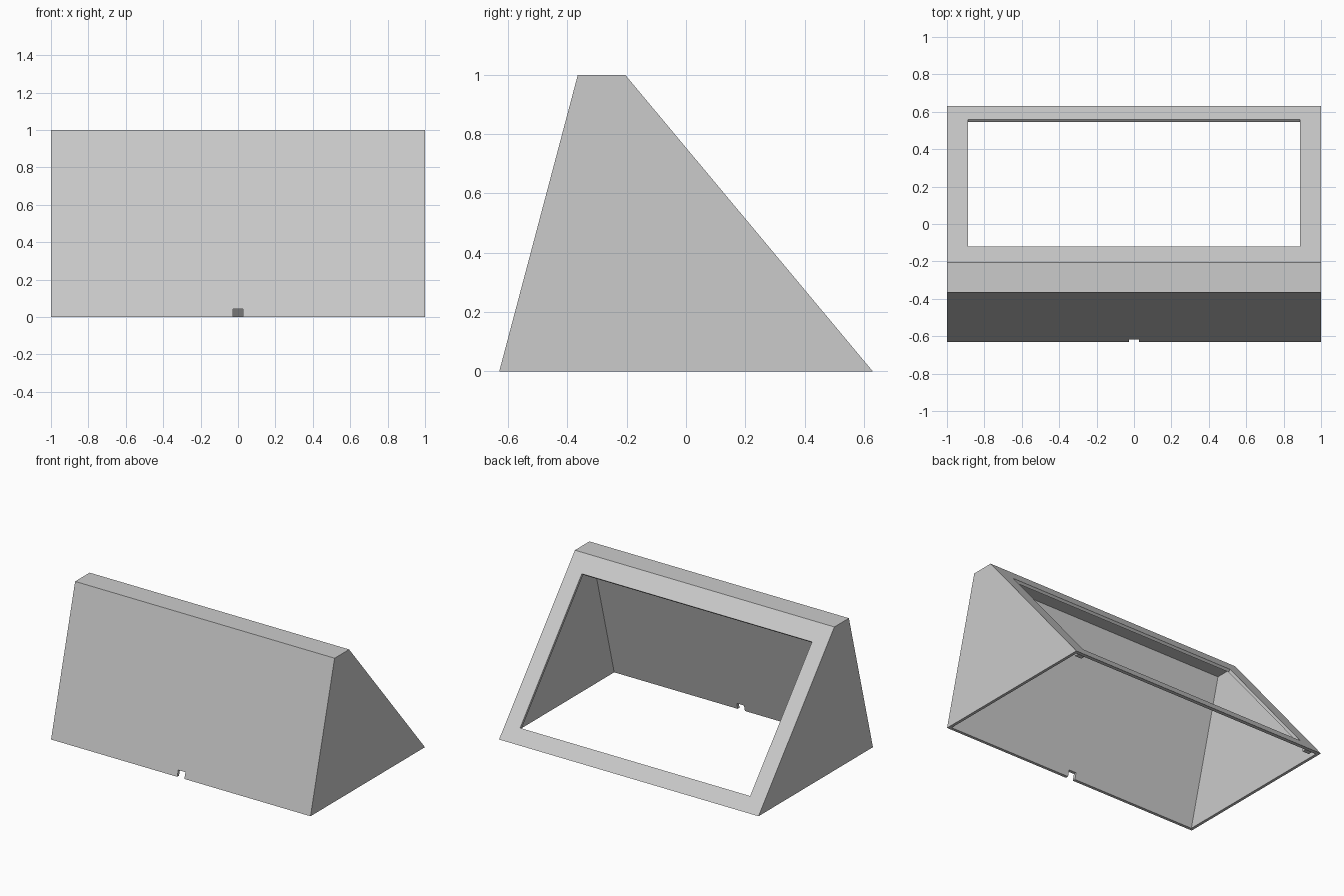
import bpy
import bmesh
from mathutils import Vector

cube = bpy.data.objects.get("Cube")
if cube:
    bpy.data.objects.remove(cube, do_unlink=True)

grey = bpy.data.materials.new("light grey")
grey.use_nodes = True
colour = (0.6, 0.6, 0.6, 1)
grey.diffuse_color = colour
grey.node_tree.nodes["Principled BSDF"].inputs["Base Color"].default_value = colour

WALL = 0.02
FRONT_RUN, BACK_RUN = 0.265, 0.835   # horizontal run of each slope per unit height
HALF_DEPTH = 0.63


def prism(name, profile, x0, x1):
    """Extrude a (y, z) profile from x0 to x1."""
    bm = bmesh.new()
    face = bm.faces.new([bm.verts.new((x0, y, z)) for y, z in profile])
    moved = bmesh.ops.extrude_face_region(bm, geom=[face])["geom"]
    bmesh.ops.translate(bm, vec=(x1 - x0, 0, 0),
                        verts=[v for v in moved if isinstance(v, bmesh.types.BMVert)])
    bmesh.ops.recalc_face_normals(bm, faces=bm.faces)
    mesh = bpy.data.meshes.new(name)
    bm.to_mesh(mesh)
    bm.free()
    mesh.materials.append(grey)
    obj = bpy.data.objects.new(name, mesh)
    bpy.context.collection.objects.link(obj)
    return obj


def wedge(bottom, top, inset):
    """Trapezoid profile with its sloping sides moved inwards by a wall thickness."""
    front = lambda z: -HALF_DEPTH + FRONT_RUN * z + inset * (1 + FRONT_RUN ** 2) ** 0.5
    back = lambda z: HALF_DEPTH - BACK_RUN * z - inset * (1 + BACK_RUN ** 2) ** 0.5
    return [(front(bottom), bottom), (back(bottom), bottom),
            (back(top), top), (front(top), top)]


def rectangle(y0, y1, z0, z1):
    return [(y0, z0), (y1, z0), (y1, z1), (y0, z1)]


# Hollow wedge housing
housing = prism("housing", wedge(0, 1, 0), -1, 1)
cavity = prism("cavity_cutter", wedge(-0.1, 1 - WALL, WALL), WALL - 1, 1 - WALL)

# Window cut square to the sloping back
normal = Vector((1, BACK_RUN)).normalized() * 0.05
low, high = [Vector((y, (HALF_DEPTH - y) / BACK_RUN)) for y in (0.56, -0.12)]
window = prism("window_cutter",
               [low + normal, high + normal, high - normal, low - normal], -0.887, 0.887)

# Cable notch at the foot of the front wall
notch = prism("notch_cutter", rectangle(-0.7, -0.55, -0.1, 0.043), -0.028, 0.028)

for cutter in (cavity, window, notch):
    cutter.hide_render = True
    mod = housing.modifiers.new(cutter.name, "BOOLEAN")
    mod.operation = "DIFFERENCE"
    mod.solver = "EXACT"
    mod.object = cutter
    bpy.context.view_layer.objects.active = housing
    bpy.ops.object.modifier_apply(modifier=mod.name)
    bpy.data.objects.remove(cutter, do_unlink=True)

# Small fixing tabs inside the foot of the back wall
for side, sign in (("left", 1), ("right", -1)):
    prism(side + "_tab", rectangle(0.565, 0.597, 0.008, 0.025), sign * 0.905, sign * 0.955)
